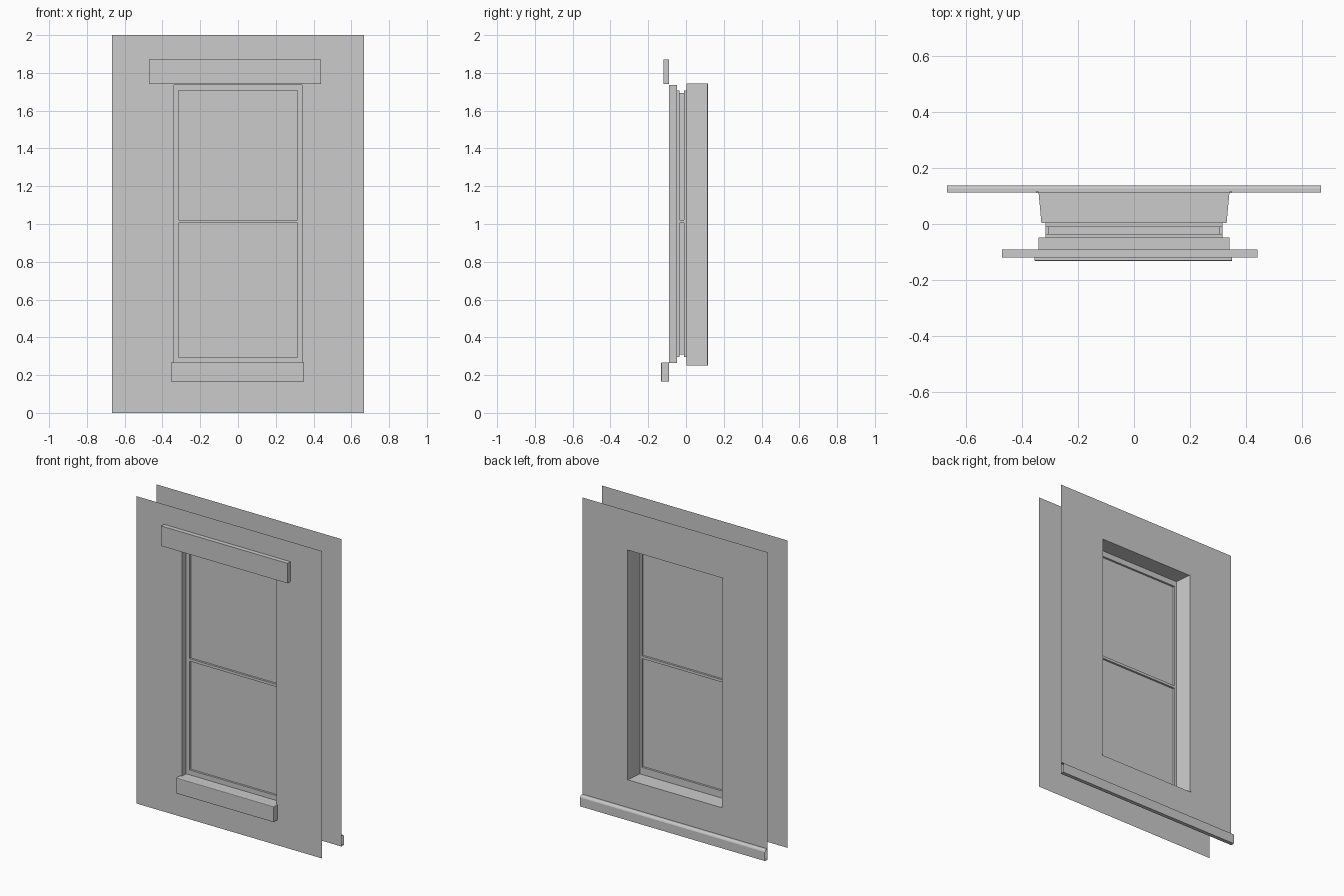
import bpy, bmesh

cube = bpy.data.objects.get("Cube")
if cube:
    bpy.data.objects.remove(cube, do_unlink=True)

GREY = (0.6, 0.6, 0.6, 1)
plaster = bpy.data.materials.new("plain grey")
plaster.use_nodes = True
plaster.diffuse_color = GREY
plaster.node_tree.nodes["Principled BSDF"].inputs["Base Color"].default_value = GREY


def finish(name, bm):
    mesh = bpy.data.meshes.new(name)
    bm.to_mesh(mesh)
    bm.free()
    mesh.materials.append(plaster)
    obj = bpy.data.objects.new(name, mesh)
    bpy.context.collection.objects.link(obj)
    return obj


def bridge(bm, loops):
    for a, b in zip(loops, loops[1:]):
        for i in range(len(a)):
            j = (i + 1) % len(a)
            bm.faces.new((a[i], a[j], b[j], b[i]))


def loft(name, stations):
    """Rectangular rings (y, half width, bottom, top) joined into an open shell."""
    bm = bmesh.new()
    bridge(bm, [[bm.verts.new(p) for p in
                 ((-w, y, lo), (w, y, lo), (w, y, hi), (-w, y, hi))]
                for y, w, lo, hi in stations])
    return finish(name, bm)


def box(name, x0, x1, y0, y1, z0, z1, bevel=0):
    bm = bmesh.new()
    bmesh.ops.create_cube(bm, size=1)
    for v in bm.verts:
        v.co = (x1 if v.co.x > 0 else x0,
                y1 if v.co.y > 0 else y0,
                z1 if v.co.z > 0 else z0)
    obj = finish(name, bm)
    if bevel:
        mod = obj.modifiers.new("soft edges", "BEVEL")
        mod.width, mod.segments = bevel, 2
    return obj


def pane(name, y, w, lo, hi, facing):
    bm = bmesh.new()
    corners = [(-w, y, lo), (w, y, lo), (w, y, hi), (-w, y, hi)]
    bm.faces.new([bm.verts.new(p) for p in corners[::-facing]])
    return finish(name, bm)


OUT_Y, IN_Y = -0.09, 0.112          # wall sheets
FRONT, BACK = -0.048, 0.003         # window frame faces
GLASS_F, GLASS_B = -0.035, -0.01    # double glazing
HALF = 0.666
outer_hole = (0.34, 0.265, 1.735)
sash = (0.315, 0.297, 1.708)
spacer = (0.304, 0.31, 1.694)
inner_hole = (0.33, 0.25, 1.745)
splayed = (0.34, 0.25, 1.745)

# Walls: thin sheets with an opening
loft("outer_wall", [(OUT_Y, HALF, 0, 2), (OUT_Y, *outer_hole)])
loft("inner_wall", [(IN_Y, *splayed), (IN_Y, HALF, 0, 2)])

# Reveals and stepped window frame
loft("outer_reveal", [(OUT_Y, *outer_hole), (FRONT, *outer_hole)])
loft("window_frame", [(FRONT, *outer_hole), (FRONT, *sash),
                      (GLASS_F, *sash), (GLASS_F, *spacer),
                      (GLASS_B, *spacer), (GLASS_B, *sash),
                      (BACK, *sash), (BACK, *inner_hole)])
loft("inner_reveal", [(BACK, *inner_hole), (IN_Y, *splayed)])

# Glazing and middle rail
pane("outer_glass", GLASS_F, *sash, 1)
pane("inner_glass", GLASS_B, *sash, -1)
box("middle_rail", -0.315, 0.315, FRONT, BACK, 1.004, 1.021)

# Corner beads on the room side
for side, name in ((1, "left_bead"), (-1, "right_bead")):
    x0, x1 = sorted((side * 0.34, side * 0.35))
    box(name, x0, x1, IN_Y - 0.002, IN_Y + 0.004, 0.25, 1.745)

# Lintel and sill outside
box("lintel", -0.47, 0.44, -0.119, OUT_Y, 1.74, 1.87)
box("sill", -0.355, 0.35, -0.132, OUT_Y, 0.165, 0.267, bevel=0.004)

# Skirting board: open-ended extrusion along the room side
profile = [(IN_Y, 0), (0.137, 0), (0.137, 0.058), (0.133, 0.066),
           (0.127, 0.07), (IN_Y, 0.07)]
bm = bmesh.new()
bridge(bm, [[bm.verts.new((x, y, z)) for y, z in profile] for x in (HALF, -HALF)])
bmesh.ops.recalc_face_normals(bm, faces=bm.faces)
finish("skirting_board", bm)
